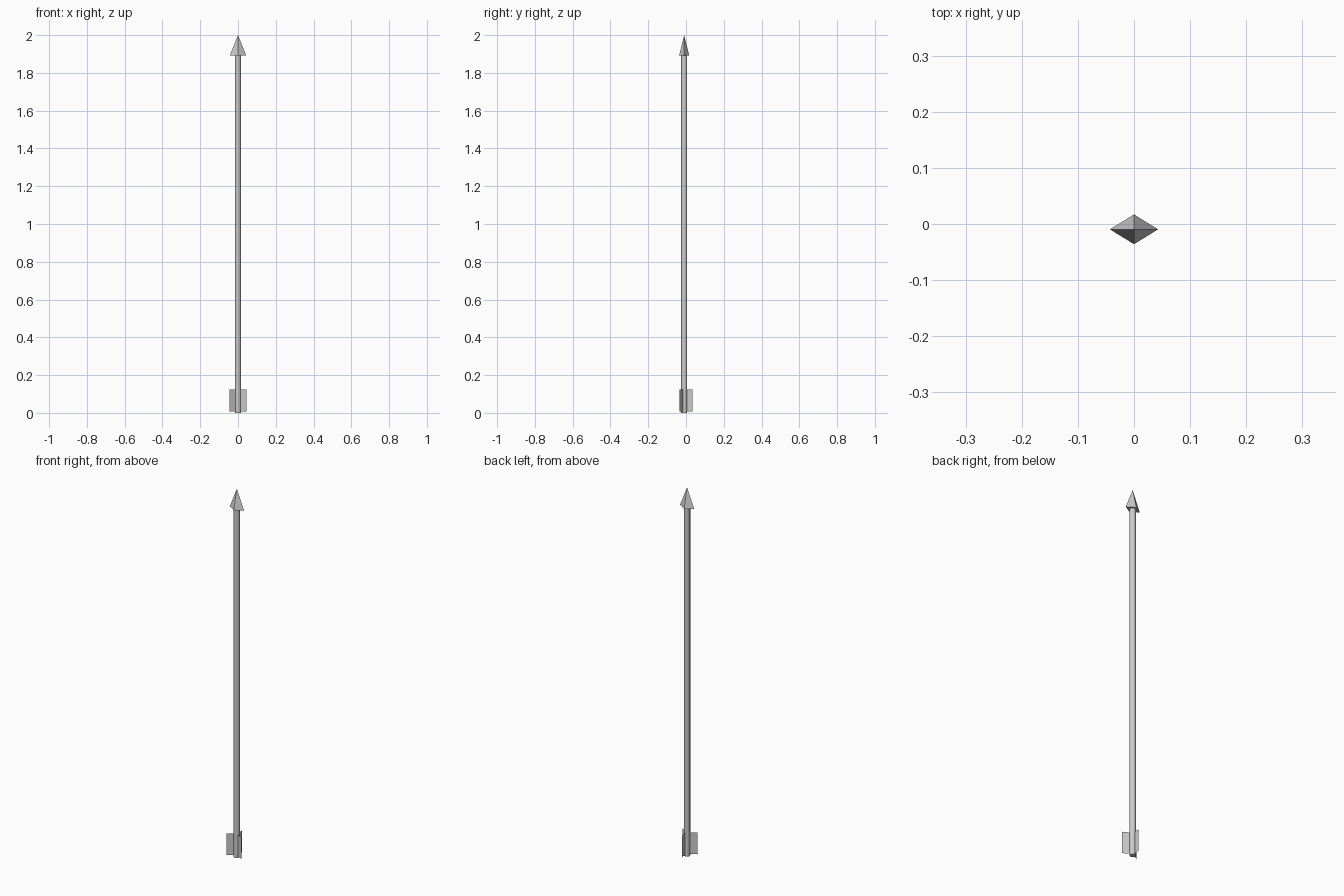
import bpy, math

if "Cube" in bpy.data.objects:
    bpy.data.objects.remove(bpy.data.objects["Cube"])

CY = -0.0095  # shaft axis in y


def mesh_object(name, verts, faces):
    mesh = bpy.data.meshes.new(name)
    mesh.from_pydata(verts, [], faces)
    mesh.update()
    obj = bpy.data.objects.new(name, mesh)
    bpy.context.collection.objects.link(obj)
    return obj


# Long shaft, smooth around its side
bpy.ops.mesh.primitive_cylinder_add(vertices=8, radius=0.016, depth=1.9,
                                    location=(0, CY, 0.95))
bpy.context.object.name = "shaft"
bpy.ops.object.shade_smooth_by_angle(angle=math.radians(50))

# Flattened four-sided head
bpy.ops.mesh.primitive_cone_add(vertices=4, radius1=1, radius2=0, depth=0.107,
                                location=(0, CY, 1.9465))
head = bpy.context.object
head.name = "arrow_head"
head.scale = (0.043, 0.0265, 1)

# Three sheet-thin tail fins around the shaft
for i, (x, y) in enumerate([(0, 0.035), (-0.045, -0.035), (0.045, -0.035)]):
    mesh_object(f"tail_fin_{i + 1}",
                [(0, CY, 0.008), (x, y, 0.008), (x, y, 0.125), (0, CY, 0.125)],
                [(0, 1, 2, 3)])
